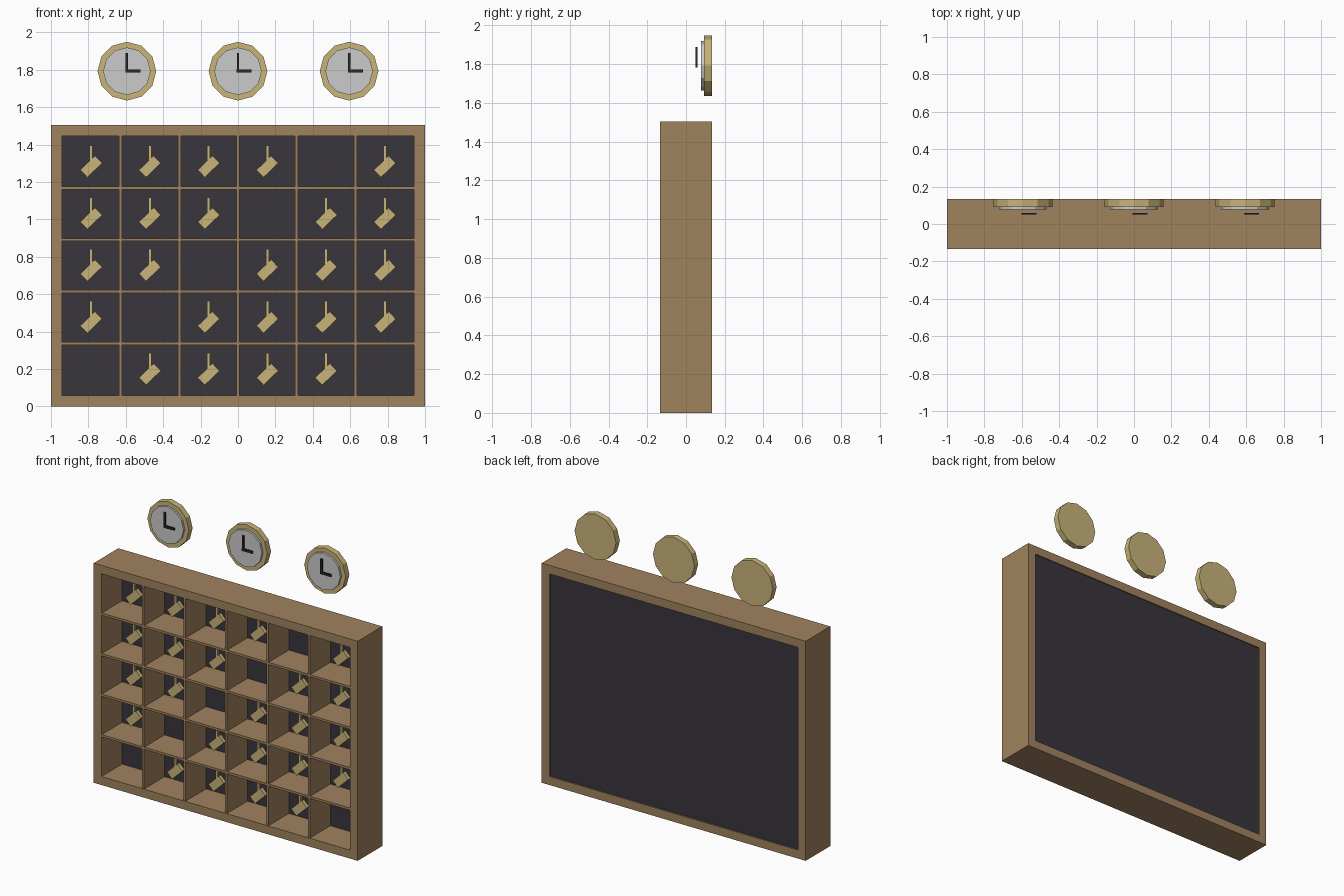
import bpy
import bmesh
from math import radians, sin, cos, pi
from mathutils import Matrix, Vector

cube = bpy.data.objects.get("Cube")
if cube:
    bpy.data.objects.remove(cube, do_unlink=True)


def material(name, rgb):
    m = bpy.data.materials.new(name)
    m.use_nodes = True
    m.diffuse_color = (*rgb, 1)
    m.node_tree.nodes["Principled BSDF"].inputs["Base Color"].default_value = (*rgb, 1)
    return m


WOOD = material("brown wood", (0.352, 0.223, 0.114))
DARK = material("dark backing", (0.040, 0.036, 0.045))
BRASS = material("pale brass", (0.578, 0.456, 0.188))
DIAL = material("dial grey white", (0.597, 0.597, 0.597))
BLACK = material("hand black", (0.024, 0.020, 0.028))


def finish(name, bm, mat):
    bmesh.ops.recalc_face_normals(bm, faces=bm.faces)
    mesh = bpy.data.meshes.new(name)
    bm.to_mesh(mesh)
    bm.free()
    mesh.materials.append(mat)
    ob = bpy.data.objects.new(name, mesh)
    bpy.context.collection.objects.link(ob)
    return ob


def box(name, centre, size, mat, tilt=0):
    bm = bmesh.new()
    bmesh.ops.create_cube(bm, size=1, matrix=Matrix.Translation(centre)
                          @ Matrix.Rotation(tilt, 4, "Y") @ Matrix.Diagonal((*size, 1)))
    return finish(name, bm, mat)


def disc(name, x, z, radius, front, back, mat):
    # Twelve-sided drum facing forward
    bm = bmesh.new()
    ring = [bm.verts.new((x + radius * sin(i * pi / 6), front, z + radius * cos(i * pi / 6)))
            for i in range(12)]
    face = bm.faces.new(ring)
    side = bmesh.ops.extrude_face_region(bm, geom=[face], use_keep_orig=True)["geom"]
    bmesh.ops.translate(bm, vec=(0, back - front, 0),
                        verts=[v for v in side if isinstance(v, bmesh.types.BMVert)])
    return finish(name, bm, mat)


WIDTH, HEIGHT, DEPTH, RIM = 2.0, 1.504, 0.266, 0.058
IN_W, IN_H = WIDTH - 2 * RIM, HEIGHT - 2 * RIM
COLS, ROWS = 6, 5
CELL_W, CELL_H = IN_W / COLS, IN_H / ROWS
MID = HEIGHT / 2

# Outer frame: a rectangular ring with four loops of corners
bm = bmesh.new()
loops = []
for w, h, y in ((WIDTH, HEIGHT, -1), (WIDTH, HEIGHT, 1), (IN_W, IN_H, 1), (IN_W, IN_H, -1)):
    loops.append([bm.verts.new((sx * w / 2, y * DEPTH / 2, MID + sz * h / 2))
                  for sx, sz in ((-1, -1), (1, -1), (1, 1), (-1, 1))])
for a, b in zip(loops, loops[1:] + loops[:1]):
    for i in range(4):
        j = (i + 1) % 4
        bm.faces.new((a[i], a[j], b[j], b[i]))
finish("cabinet_frame", bm, WOOD)

# Back panel, slightly recessed
box("back_panel", (0, 0.108, MID), (IN_W, 0.034, IN_H), DARK)

# Dividers
for i in range(1, COLS):
    box(f"upright_divider_{i}", (-IN_W / 2 + i * CELL_W, -0.019, MID),
        (0.016, 0.22, IN_H), WOOD)
for i in range(1, ROWS):
    box(f"shelf_{i}", (0, -0.019, RIM + i * CELL_H), (IN_W, 0.22, 0.016), WOOD)

# Hanging key tags, with a diagonal of empty cells
for row in range(ROWS):
    for col in range(COLS):
        if col == 4 - row or (row == 4 and col == 5):
            continue
        x = -IN_W / 2 + (col + 0.5) * CELL_W
        z = HEIGHT - RIM - (row + 0.5) * CELL_H
        box(f"key_tag_{row}_{col}", (x, 0, z - 0.025), (0.11, 0.025, 0.055),
            BRASS, radians(-44))
        box(f"key_stem_{row}_{col}", (x, 0, z + 0.04), (0.016, 0.016, 0.096), BRASS)

# Three wall clocks
for side, x in (("right", -0.594), ("middle", 0), ("left", 0.594)):
    z = 1.792
    disc(f"{side}_clock_case", x, z, 0.157, 0.092, 0.133, BRASS)
    disc(f"{side}_clock_dial", x, z, 0.127, 0.078, 0.1, DIAL)
    box(f"{side}_minute_hand", (x, 0.055, z + 0.045), (0.013, 0.01, 0.102), BLACK)
    box(f"{side}_hour_hand", (x + 0.033, 0.055, z), (0.08, 0.01, 0.016), BLACK)
